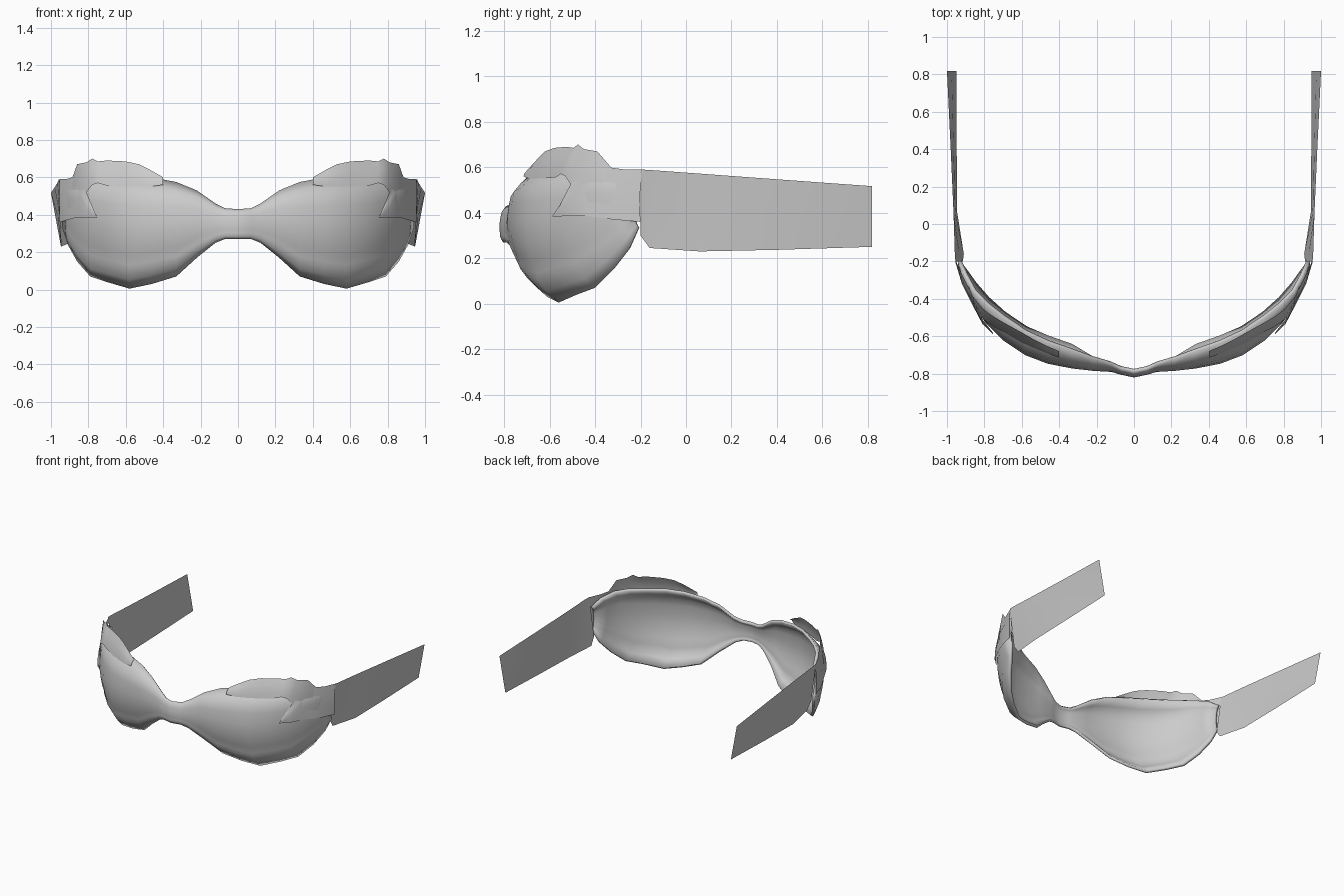
import bpy, math

if "Cube" in bpy.data.objects:
    bpy.data.objects.remove(bpy.data.objects["Cube"])

grey = bpy.data.materials.new("plain_grey")
grey.diffuse_color = (0.6, 0.6, 0.6, 1)
grey.use_nodes = True
grey.node_tree.nodes["Principled BSDF"].inputs["Base Color"].default_value = grey.diffuse_color


def loft(name, columns, thickness=0.0):
    """Skin a sheet over columns of points, then mirror it across x = 0."""
    rows = len(columns[0])
    verts = [p for col in columns for p in col]
    faces = []
    for i in range(len(columns) - 1):
        for j in range(rows - 1):
            a, b = i * rows + j, (i + 1) * rows + j
            faces.append((a, b, b + 1, a + 1))
    mesh = bpy.data.meshes.new(name)
    mesh.from_pydata(verts, [], faces)
    mesh.validate()
    mesh.materials.append(grey)
    ob = bpy.data.objects.new(name, mesh)
    bpy.context.collection.objects.link(ob)
    bpy.ops.object.select_all(action='DESELECT')
    ob.select_set(True)
    bpy.context.view_layer.objects.active = ob
    bpy.ops.object.shade_smooth_by_angle(angle=math.radians(50))
    mirror = ob.modifiers.new("mirror", 'MIRROR')
    mirror.merge_threshold = 0.002
    if thickness:
        solid = ob.modifiers.new("thickness", 'SOLIDIFY')
        solid.thickness = thickness
        solid.offset = -1
    return ob


def lerp(a, b, t):
    return a + (b - a) * t


# Wraparound lens shield: x, bottom y, bottom z, middle y, top y, top z
stations = [
    (0.00, -.805, .27, -.82, -.79, .43),
    (0.07, -.79, .27, -.805, -.775, .435),
    (0.12, -.77, .25, -.79, -.75, .46),
    (0.22, -.72, .17, -.785, -.72, .53),
    (0.33, -.655, .07, -.77, -.68, .575),
    (0.46, -.61, .03, -.745, -.635, .60),
    (0.58, -.56, .005, -.70, -.58, .61),
    (0.70, -.48, .04, -.62, -.50, .61),
    (0.79, -.40, .07, -.53, -.43, .61),
    (0.86, -.32, .15, -.43, -.36, .60),
    (0.91, -.25, .24, -.33, -.27, .57),
    (0.94, -.21, .33, -.23, -.20, .52),
]
# Cross-section: height fraction, bulge fraction (with a lower rim ledge)
section = [(0, 0), (.08, .38), (.16, .66), (.21, .69), (.30, .84), (.45, 1),
           (.60, 1), (.74, .90), (.84, .78), (.91, .48), (1, 0)]
lens = []
for x, yb, zb, ym, yt, zt in stations:
    bulge = ym - (yb + yt) / 2
    lens.append([(x, lerp(yb, yt, v) + bulge * s, lerp(zb, zt, v))
                 for v, s in section])
loft("lens_shield", lens, 0.02)


def plate(name, stations, bow):
    """Sheet between a lower and an upper edge, slightly bowed forwards."""
    cols = []
    for x, y0, z0, y1, z1 in stations:
        cols.append([(x, lerp(y0, y1, t) - bow * 4 * t * (1 - t), lerp(z0, z1, t))
                     for t in (0, .33, .67, 1)])
    return loft(name, cols)


# Scalloped brow flaring above the lens
plate("brow_wing", [
    (.40, -.715, .56, -.68, .60),
    (.47, -.69, .55, -.65, .64),
    (.53, -.665, .55, -.62, .67),
    (.60, -.635, .55, -.58, .685),
    (.70, -.575, .555, -.525, .69),
    (.75, -.55, .57, -.495, .685),
    (.78, -.53, .56, -.475, .70),
    (.81, -.505, .52, -.45, .68),
    (.86, -.42, .50, -.39, .67),
    (.885, -.37, .50, -.33, .60),
], 0.008)

# Pointed shard running from the cheek to the hinge
plate("hinge_shard", [
    (.755, -.58, .383, -.58, .388),
    (.81, -.535, .385, -.51, .52),
    (.86, -.44, .385, -.39, .61),
    (.885, -.39, .38, -.34, .60),
    (.92, -.32, .37, -.27, .59),
    (.955, -.20, .36, -.19, .59),
], 0.008)

# Flat temple arms: y, bottom x, bottom z, top x, top z
arm = []
for y, xb, zb, xt, zt in [(-.20, .915, .30, .955, .59), (-.16, .91, .245, .958, .588),
                          (.06, .945, .23, .965, .572), (.40, .948, .237, .98, .547),
                          (.817, .95, .25, 1.0, .517)]:
    arm.append([(lerp(xb, xt, t), y, lerp(zb, zt, t)) for t in (0, .5, 1)])
loft("temple_arm", arm)
